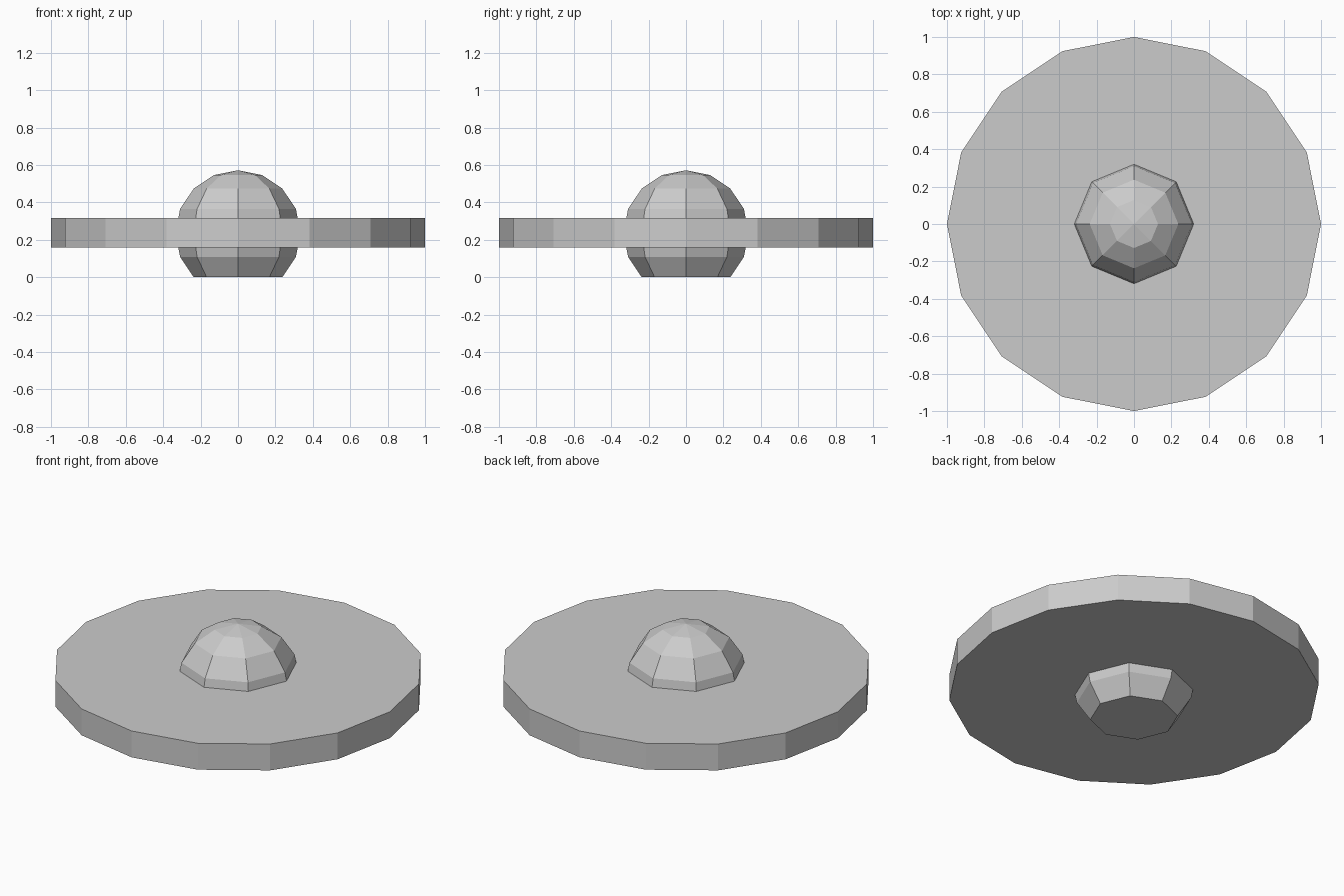
import bpy, bmesh
from math import radians, sin
from mathutils import Matrix

if "Cube" in bpy.data.objects:
    bpy.data.objects.remove(bpy.data.objects["Cube"])

R = 0.335                       # hub radius
MID = R * sin(radians(45))      # hub is cut flat at its lower 45 degree ring


def add_object(name, bm):
    bmesh.ops.recalc_face_normals(bm, faces=bm.faces)
    mesh = bpy.data.meshes.new(name)
    bm.to_mesh(mesh)
    bm.free()
    obj = bpy.data.objects.new(name, mesh)
    bpy.context.collection.objects.link(obj)
    return obj


# Wide 16-sided disc
bm = bmesh.new()
bmesh.ops.create_cone(bm, cap_ends=True, segments=16, radius1=1, radius2=1,
                      depth=0.157, matrix=Matrix.Translation((0, 0, MID)))
# Put corners exactly on the x and y axes
start = max(bm.verts, key=lambda v: v.co.x).co
if abs(start.y) > 0.01:
    bmesh.ops.rotate(bm, verts=bm.verts, matrix=Matrix.Rotation(radians(11.25), 3, 'Z'))
add_object("disc", bm)

# Eight-sided ball hub with a flat base
bm = bmesh.new()
bmesh.ops.create_uvsphere(bm, u_segments=8, v_segments=8, radius=R,
                          matrix=Matrix.Translation((0, 0, MID)))
low = [v for v in bm.verts if v.co.z < -0.01]
bmesh.ops.delete(bm, geom=low, context='VERTS')
bmesh.ops.holes_fill(bm, edges=[e for e in bm.edges if e.is_boundary], sides=0)
add_object("hub", bm)
